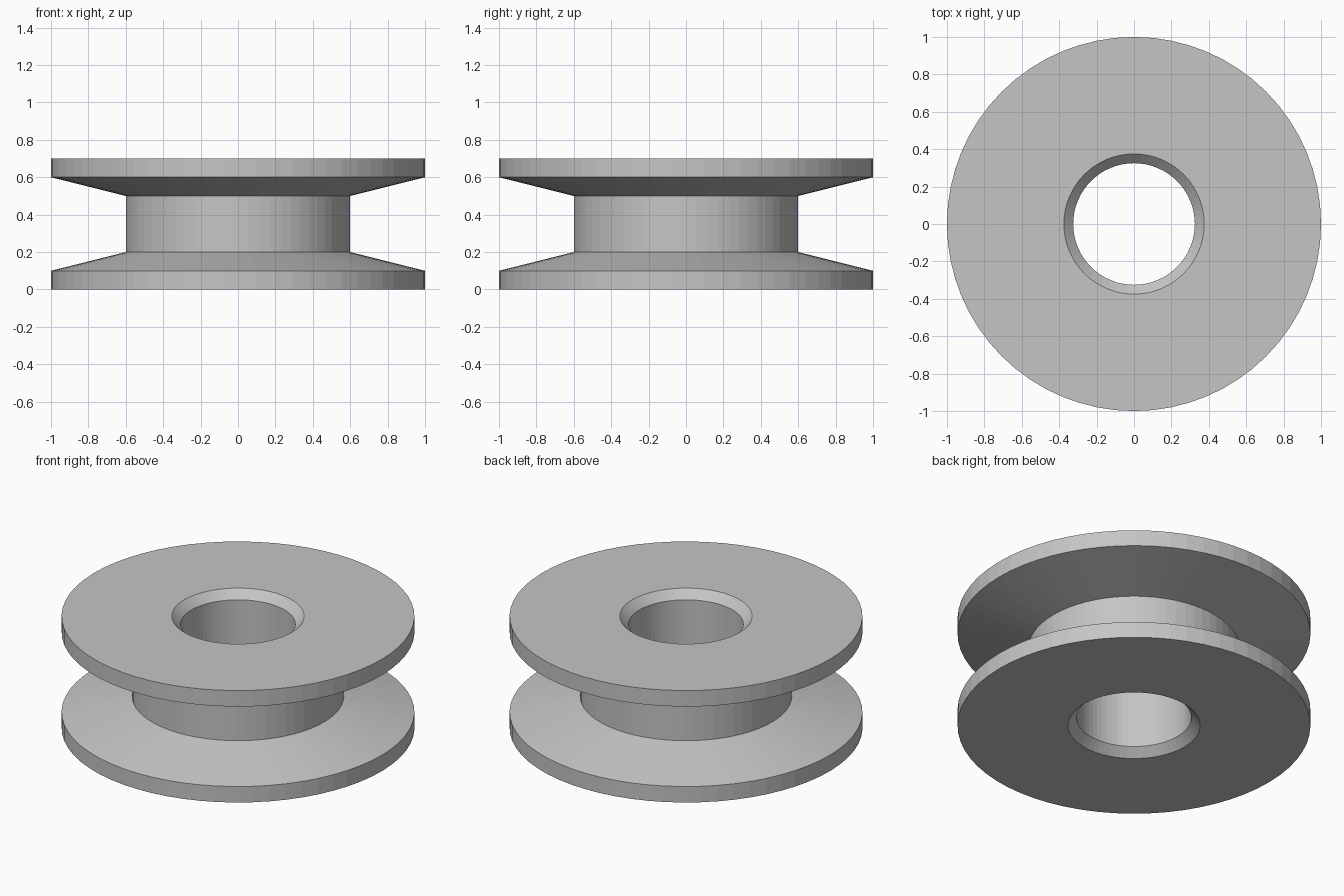
import bpy
import bmesh
import math

cube = bpy.data.objects.get("Cube")
if cube:
    bpy.data.objects.remove(cube, do_unlink=True)

SIDES = 64
HEIGHT = 0.7

# Plain grey finish
grey = bpy.data.materials.new("plain_grey")
grey.use_nodes = True
colour = (0.56, 0.56, 0.56, 1)
grey.diffuse_color = colour
grey.node_tree.nodes["Principled BSDF"].inputs["Base Color"].default_value = colour

# Lower half of the section (radius, height): bore, chamfer, flange, slope, hub
half = [(0.325, 0.05), (0.375, 0), (1, 0), (1, 0.1), (0.6, 0.2)]
section = half + [(r, HEIGHT - z) for r, z in reversed(half)]

# Revolve the closed section around the axis
bm = bmesh.new()
rings = []
for i in range(SIDES):
    a = math.tau * i / SIDES
    rings.append([bm.verts.new((r * math.cos(a), r * math.sin(a), z)) for r, z in section])
n = len(section)
for i in range(SIDES):
    here, after = rings[i], rings[(i + 1) % SIDES]
    for j in range(n):
        k = (j + 1) % n
        bm.faces.new((here[j], after[j], after[k], here[k]))
bmesh.ops.recalc_face_normals(bm, faces=bm.faces)

mesh = bpy.data.meshes.new("grooved_pulley_wheel")
bm.to_mesh(mesh)
bm.free()
mesh.materials.append(grey)
wheel = bpy.data.objects.new("grooved_pulley_wheel", mesh)
bpy.context.collection.objects.link(wheel)
